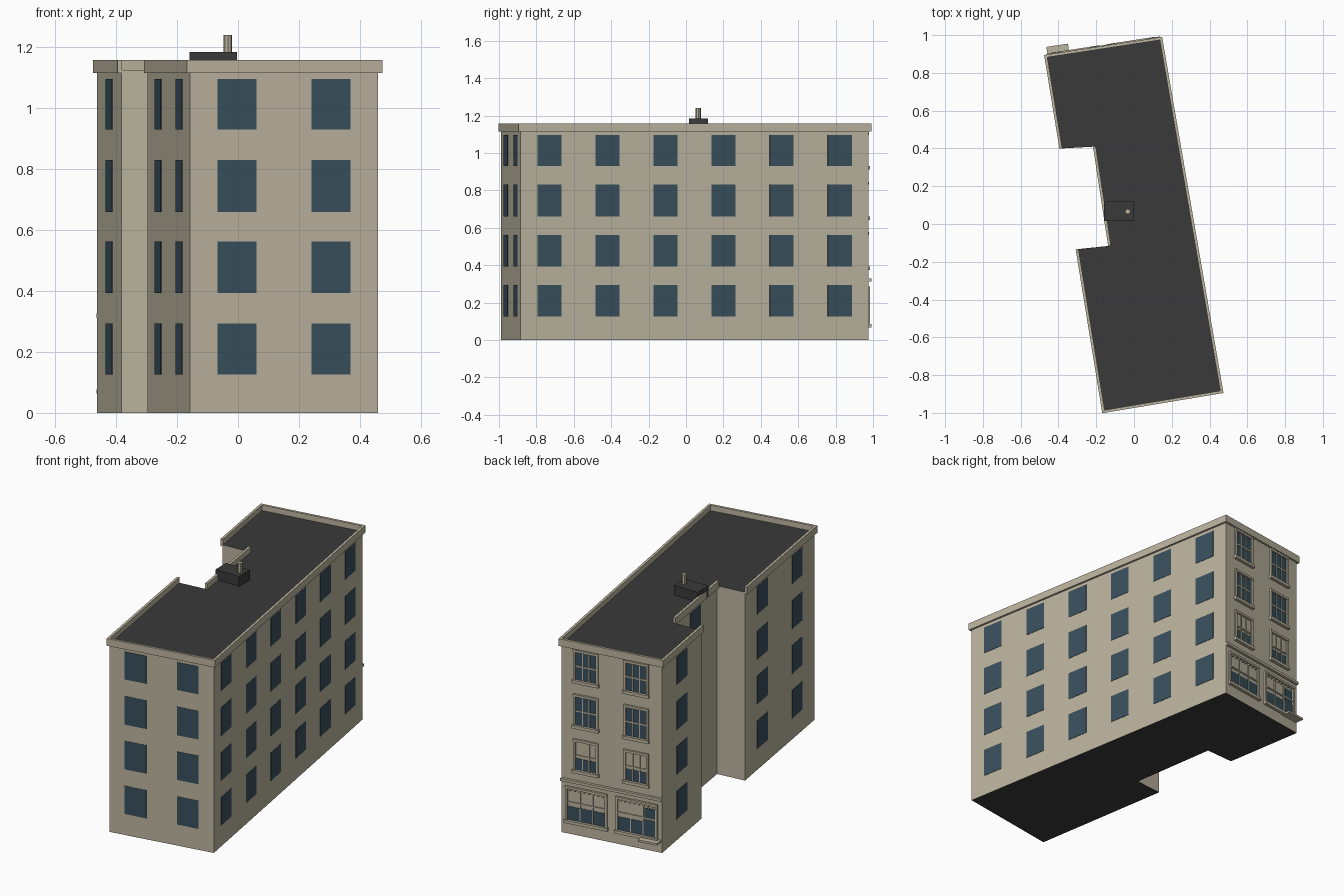
import bpy, bmesh
from mathutils import Vector

if "Cube" in bpy.data.objects:
    bpy.data.objects.remove(bpy.data.objects["Cube"])


def material(name, col):
    m = bpy.data.materials.new(name)
    m.diffuse_color = (*col, 1)
    m.use_nodes = True
    m.node_tree.nodes["Principled BSDF"].inputs["Base Color"].default_value = m.diffuse_color
    return m


STONE = material("beige stone", (0.50, 0.455, 0.345))
GLASS = material("blue glass", (0.040, 0.078, 0.107))
ROOF = material("dark roofing", (0.042, 0.042, 0.042))

# Footprint, counter-clockwise from the front left corner, with a light well on the left
FOOT = [Vector(p) for p in [(-0.158, -0.988), (0.46, -0.885), (0.139, 0.977), (-0.462, 0.885),
                            (-0.383, 0.40), (-0.205, 0.41), (-0.125, -0.115), (-0.297, -0.133)]]
N = len(FOOT)
ROOF_Z = 1.125
ROWS = [(0.126, 0.294), (0.393, 0.562), (0.66, 0.83), (0.93, 1.096)]
FRONT, RIGHT, BACK, LEFT_BACK, WELL, LEFT_FRONT = 0, 1, 2, 3, 5, 7


def edge(i):
    """Start, unit direction, outward normal and length of one wall."""
    a, b = FOOT[i], FOOT[(i + 1) % N]
    d = (b - a).normalized()
    return a, d, Vector((d.y, -d.x)), (b - a).length


def finish(name, bm, mats):
    bmesh.ops.recalc_face_normals(bm, faces=bm.faces)
    me = bpy.data.meshes.new(name)
    bm.to_mesh(me)
    bm.free()
    for m in mats:
        me.materials.append(m)
    ob = bpy.data.objects.new(name, me)
    bpy.context.collection.objects.link(ob)
    return ob


def prism(bm, pts, z0, z1):
    lo = [bm.verts.new((p.x, p.y, z0)) for p in pts]
    hi = [bm.verts.new((p.x, p.y, z1)) for p in pts]
    bm.faces.new(lo[::-1])
    bm.faces.new(hi)
    for i in range(len(pts)):
        j = (i + 1) % len(pts)
        bm.faces.new((lo[i], lo[j], hi[j], hi[i]))


def wall_box(bm, i, s0, s1, z0, z1, out, back=0.002):
    """Box on wall i from s0 to s1 along it, standing out by 'out'."""
    a, d, n, _ = edge(i)
    prism(bm, [a + d * s0 - n * back, a + d * s0 + n * out,
               a + d * s1 + n * out, a + d * s1 - n * back], z0, z1)


def offset(i, dist):
    """Mitred corner of the footprint moved outward by dist."""
    n0, n1 = edge((i - 1) % N)[2], edge(i)[2]
    return FOOT[i] + (n0 + n1) * (dist / (1 + n0.dot(n1)))


# Main block: stone sides, dark roof and underside
bm = bmesh.new()
prism(bm, FOOT, 0, ROOF_Z)
bm.normal_update()
for f in bm.faces:
    f.material_index = 1 if abs(f.normal.z) > 0.5 else 0
finish("building_body", bm, [STONE, ROOF])

# Parapet on every wall except the two sides of the light well
bm = bmesh.new()
for i in (FRONT, RIGHT, BACK, LEFT_BACK, WELL, LEFT_FRONT):
    j = (i + 1) % N
    a, d, n, length = edge(i)
    start = [FOOT[i] - n * 0.003, FOOT[i] + n * 0.012]
    end = [FOOT[j] + n * 0.012, FOOT[j] - n * 0.003]
    if i in (FRONT, RIGHT, BACK, LEFT_BACK):
        start = [offset(i, -0.003), offset(i, 0.012)]
    if i in (FRONT, RIGHT, BACK, LEFT_FRONT):
        end = [offset(j, 0.012), offset(j, -0.003)]
    prism(bm, start + end, 1.115, 1.158)
finish("parapet", bm, [STONE])

# Plain window panes on the side and front walls
bm = bmesh.new()
for i, count in ((FRONT, 2), (RIGHT, 6), (LEFT_BACK, 1), (WELL, 1), (LEFT_FRONT, 2)):
    length = edge(i)[3]
    for k in range(count):
        s = length * (k + 0.5) / count
        for z0, z1 in ROWS:
            wall_box(bm, i, s - 0.065, s + 0.065, z0, z1, 0.002)
finish("window_panes", bm, [GLASS])

# Detailed street wall at the back
glass, trim = bmesh.new(), bmesh.new()
L = edge(BACK)[3]


def framed(s, half, z0, z1, bar, glass_top, rail):
    """Glass, surround, sill, mullions and cross rail."""
    wall_box(glass, BACK, s - half, s + half, z0, glass_top, 0.002)
    for side in (-1, 1):
        e = s + side * (half + bar / 2)
        wall_box(trim, BACK, e - bar / 2, e + bar / 2, z0, z1, 0.010)
        m = s + side * half / 3
        wall_box(trim, BACK, m - 0.003, m + 0.003, z0, z1, 0.005)
    wall_box(trim, BACK, s - half - bar, s + half + bar, z1, z1 + bar, 0.012)
    wall_box(trim, BACK, s - half, s + half, rail - 0.004, rail + 0.004, 0.006)
    wall_box(trim, BACK, s - half - bar - 0.004, s + half + bar + 0.004, z0 - 0.018, z0, 0.018)


for t in (0.245, 0.745):
    for row, (z0, z1) in enumerate(ROWS[1:]):
        top = z0 + 0.4 * (z1 - z0) if row == 0 else z1     # drawn blinds on the lowest row
        framed(t * L, 0.062, z0, z1, 0.014, top, (z0 + z1) / 2)
for t in (0.25, 0.75):
    framed(t * L, 0.114, 0.085, 0.272, 0.013, 0.165, 0.19)
    for k in range(8):                                     # small blocks under the shop lintel
        s = t * L + (k - 3.5) * 0.028
        wall_box(trim, BACK, s - 0.005, s + 0.005, 0.26, 0.272, 0.008)
wall_box(glass, BACK, 0.83 * L, 0.93 * L, 0.085, 0.25, 0.0035)
wall_box(trim, BACK, 0.0, L, 0.312, 0.328, 0.016)          # band above the shopfront
finish("street_glass", glass, [GLASS])
finish("street_trim", trim, [STONE])

# Ledge outside the shop entrance
bm = bmesh.new()
wall_box(bm, BACK, 0.80 * L, 0.99 * L, 0.064, 0.076, 0.052)
finish("entrance_ledge", bm, [STONE])

# Roof housing and vent pipe
bm = bmesh.new()
prism(bm, [Vector(p) for p in [(-0.16, 0.015), (-0.003, 0.015), (-0.003, 0.118), (-0.16, 0.118)]],
      ROOF_Z - 0.005, 1.184)
finish("roof_housing", bm, [ROOF])
bpy.ops.mesh.primitive_cylinder_add(vertices=8, radius=0.014, depth=0.06, location=(-0.033, 0.066, 1.211))
pipe = bpy.context.object
pipe.name = "vent_pipe"
pipe.data.materials.append(STONE)
